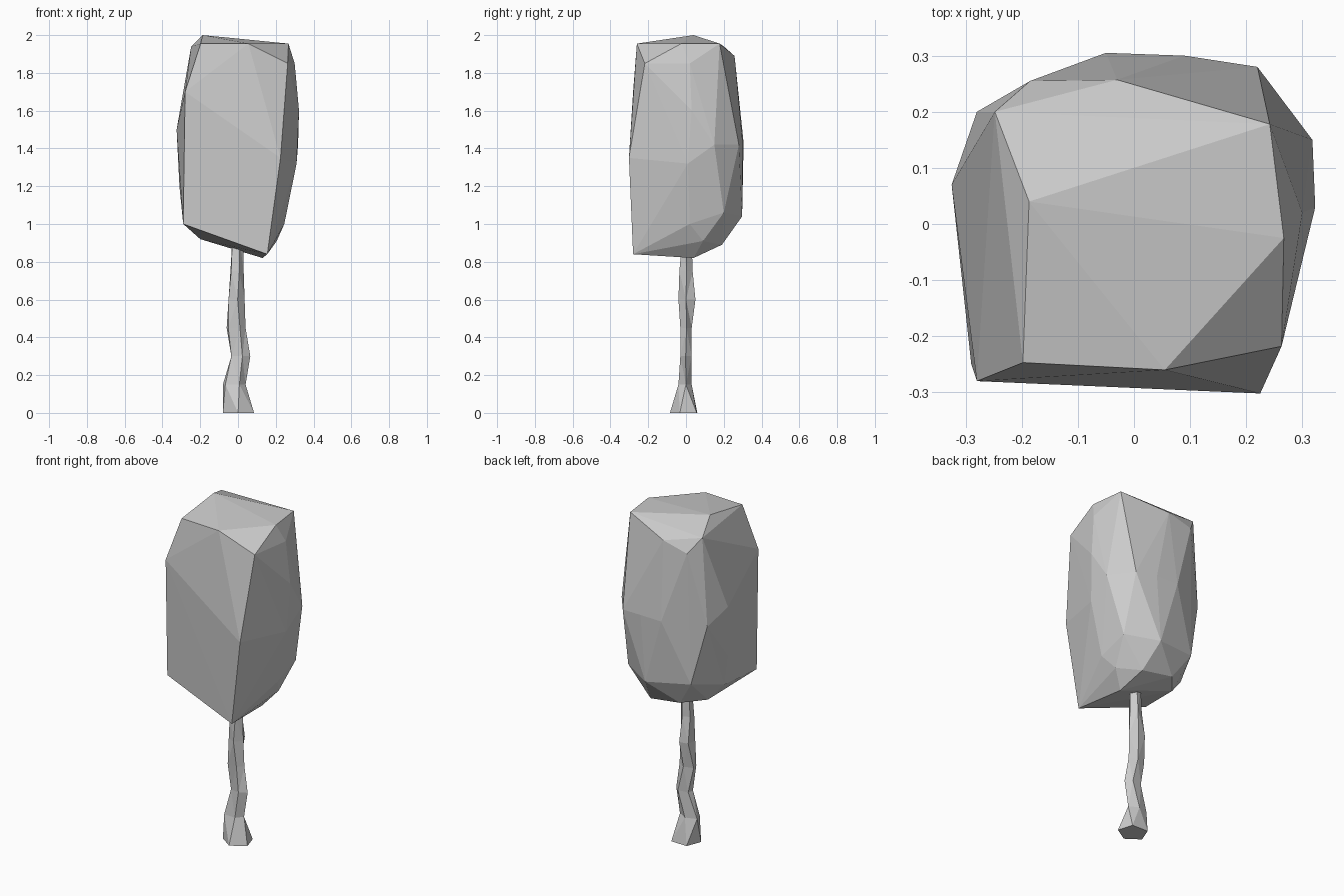
import bpy, bmesh, math


def make_object(name, bm):
    bmesh.ops.recalc_face_normals(bm, faces=bm.faces)
    mesh = bpy.data.meshes.new(name)
    bm.to_mesh(mesh)
    bm.free()
    obj = bpy.data.objects.new(name, mesh)
    bpy.context.collection.objects.link(obj)
    return obj


# Trunk: five-sided loft, each ring is (z, x min, x max, y min, y max, twist in degrees)
rings = [
    (0.00, -0.08, 0.085, -0.085, 0.06, -20),
    (0.15, -0.08, 0.04, -0.04, 0.03, 10),
    (0.30, -0.035, 0.065, -0.03, 0.03, -5),
    (0.45, -0.06, 0.04, -0.03, 0.03, 8),
    (0.60, -0.05, 0.035, -0.04, 0.05, -8),
    (0.75, -0.04, 0.03, -0.035, 0.035, 5),
    (0.92, -0.03, 0.03, -0.02, 0.03, 0),
]
SIDES = 5
bm = bmesh.new()
loops = []
for z, x0, x1, y0, y1, twist in rings:
    angles = [math.radians(twist) + math.tau * i / SIDES for i in range(SIDES)]
    cs, sn = [math.cos(a) for a in angles], [math.sin(a) for a in angles]
    loops.append([bm.verts.new((
        x0 + (x1 - x0) * (c - min(cs)) / (max(cs) - min(cs)),
        y0 + (y1 - y0) * (s - min(sn)) / (max(sn) - min(sn)), z)) for c, s in zip(cs, sn)])
for a, b in zip(loops, loops[1:]):
    for i in range(SIDES):
        j = (i + 1) % SIDES
        bm.faces.new((a[i], a[j], b[j], b[i]))
bm.faces.new(loops[0][::-1])
bm.faces.new(loops[-1])
bmesh.ops.triangulate(bm, faces=bm.faces)
make_object("trunk", bm)

# Crown: faceted hull around its corner points
corners = [
    # top
    (-0.187, 0.04, 2.0), (-0.248, 0.20, 1.94), (0.242, 0.178, 1.955), (0.267, -0.025, 1.955),
    (0.055, -0.26, 1.955), (-0.198, -0.247, 1.955), (-0.185, 0.255, 1.85), (-0.03, 0.257, 1.89),
    # front
    (0.263, -0.218, 1.85), (-0.28, -0.28, 1.70), (0.225, -0.302, 1.35),
    (-0.29, -0.25, 1.0), (0.155, -0.28, 0.84),
    # right
    (0.30, 0.02, 1.85), (0.323, 0.03, 1.60), (0.318, 0.15, 1.42), (0.31, 0.01, 1.32),
    (0.245, 0.02, 1.0), (0.24, 0.20, 1.06), (0.205, 0.09, 0.91),
    # left
    (-0.325, 0.07, 1.50), (-0.28, 0.20, 1.42), (-0.31, 0.05, 1.20), (-0.285, 0.05, 1.02),
    # back
    (-0.05, 0.305, 1.43), (0.09, 0.30, 1.43), (0.22, 0.28, 1.42), (0.06, 0.297, 1.04),
    (-0.20, 0.24, 1.07),
    # bottom
    (0.13, 0.04, 0.82), (0.10, 0.19, 0.89), (-0.20, 0.08, 0.92), (-0.10, 0.20, 0.92),
]
bm = bmesh.new()
for co in corners:
    bm.verts.new(co)
hull = bmesh.ops.convex_hull(bm, input=bm.verts)
loose = list({e for e in hull["geom_interior"] + hull["geom_unused"]
              if isinstance(e, bmesh.types.BMVert)})
if loose:
    bmesh.ops.delete(bm, geom=loose, context="VERTS")
make_object("crown", bm)
